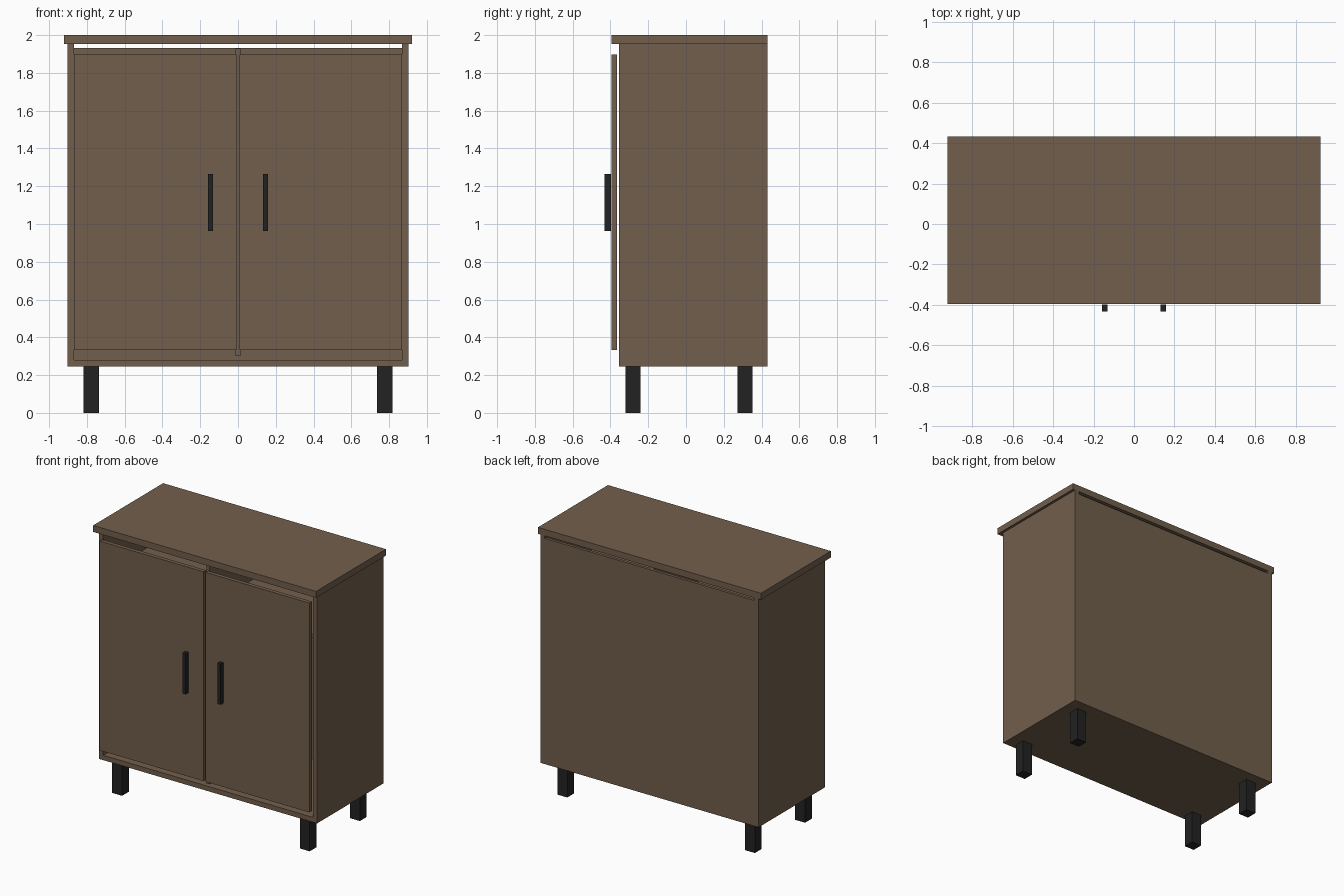
import bpy

cube = bpy.data.objects.get("Cube")
if cube:
    bpy.data.objects.remove(cube, do_unlink=True)


def material(name, rgb):
    mat = bpy.data.materials.new(name)
    mat.use_nodes = True
    color = (*rgb, 1)
    mat.diffuse_color = color
    mat.node_tree.nodes["Principled BSDF"].inputs["Base Color"].default_value = color
    return mat


wood = material("brown_wood", (0.168, 0.114, 0.074))
black = material("black_metal", (0.016, 0.016, 0.016))


def box(name, mat, xs, ys, zs):
    """Box spanning the given (low, high) ranges."""
    spans = (xs, ys, zs)
    bpy.ops.mesh.primitive_cube_add(size=1, location=[(a + b) / 2 for a, b in spans])
    ob = bpy.context.object
    ob.name = name
    ob.scale = [b - a for a, b in spans]
    bpy.ops.object.transform_apply(location=False, rotation=False, scale=True)
    ob.data.materials.append(mat)
    return ob


def pair(name, mat, xs, ys, zs):
    """Left box and its mirror image on the right."""
    box("left_" + name, mat, xs, ys, zs)
    box("right_" + name, mat, (-xs[1], -xs[0]), ys, zs)


OUTER, INNER = 0.903, 0.867
FRONT, BACK = -0.355, 0.432
BASE, RIM = 0.245, 1.952

# Carcass
box("top_panel", wood, (-0.922, 0.922), (-0.395, BACK), (RIM, 2))
pair("side_panel", wood, (INNER, OUTER), (FRONT, BACK), (BASE, RIM))
box("bottom_panel", wood, (-INNER, INNER), (FRONT, BACK), (BASE, 0.281))
box("back_panel", wood, (-INNER, INNER), (0.41, BACK), (0.281, 1.932))

# Interior divider and shelves
box("divider", wood, (-0.013, 0.013), (FRONT, 0.41), (0.3, 1.93))
pair("shelf", wood, (0.013, INNER), (-0.33, 0.41), (1.61, 1.635))

# Doors hang slightly in front of the carcass
pair("door", wood, (0.008, INNER), (-0.395, -0.365), (0.333, 1.898))
pair("handle", black, (0.132, 0.158), (-0.432, -0.398), (0.962, 1.266))

# Legs
for place, ys in (("front", (-0.32, -0.24)), ("back", (0.273, 0.353))):
    pair(place + "_leg", black, (0.735, 0.817), ys, (0, BASE))
